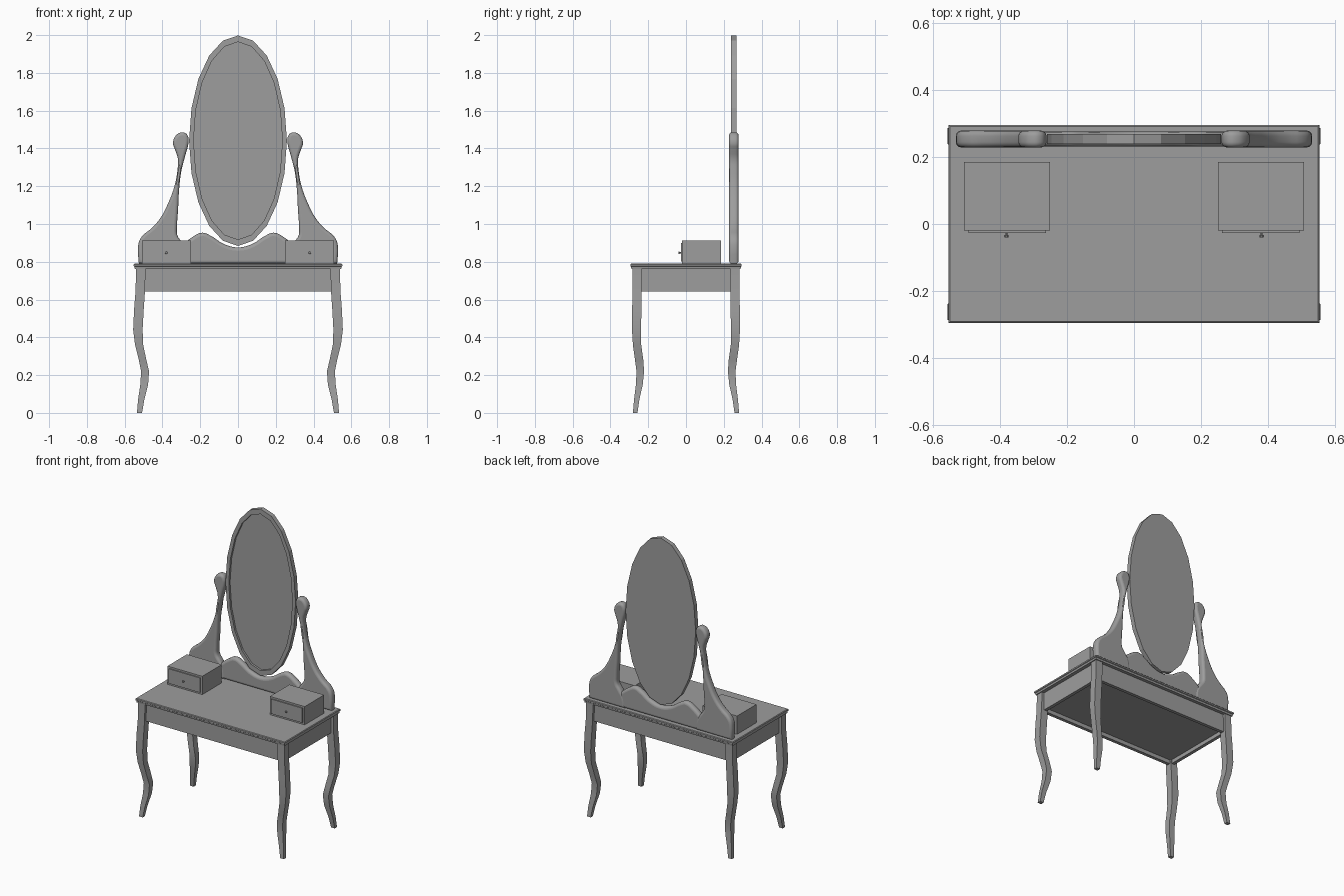
import bpy, bmesh, math

cube = bpy.data.objects.get("Cube")
if cube:
    bpy.data.objects.remove(cube)

grey = bpy.data.materials.new("plain grey")
grey.use_nodes = True
grey.diffuse_color = (0.34, 0.34, 0.34, 1)
grey.node_tree.nodes["Principled BSDF"].inputs["Base Color"].default_value = (0.34, 0.34, 0.34, 1)


def select_only(obj):
    bpy.ops.object.select_all(action='DESELECT')
    obj.select_set(True)
    bpy.context.view_layer.objects.active = obj


def loft(name, rings, smooth=None):
    """Bridge closed rings of equal length and cap both ends."""
    bm = bmesh.new()
    loops = [[bm.verts.new(p) for p in ring] for ring in rings]
    for a, b in zip(loops, loops[1:]):
        n = len(a)
        for i in range(n):
            j = (i + 1) % n
            bm.faces.new((a[i], a[j], b[j], b[i]))
    bm.faces.new(loops[0])
    bm.faces.new(loops[-1])
    bmesh.ops.recalc_face_normals(bm, faces=bm.faces)
    mesh = bpy.data.meshes.new(name)
    bm.to_mesh(mesh)
    bm.free()
    obj = bpy.data.objects.new(name, mesh)
    bpy.context.collection.objects.link(obj)
    mesh.materials.append(grey)
    if smooth:
        select_only(obj)
        bpy.ops.object.shade_smooth_by_angle(angle=math.radians(smooth))
    return obj


def rect(x0, x1, y0, y1, z):
    return [(x0, y0, z), (x1, y0, z), (x1, y1, z), (x0, y1, z)]


def box(name, x0, x1, y0, y1, z0, z1):
    return loft(name, [rect(x0, x1, y0, y1, z) for z in (z0, z1)])


def carved_board(name, points, corners, y, half, bevel):
    """Softly rounded board cut to a smooth outline in the xz plane."""
    curve = bpy.data.curves.new(name, 'CURVE')
    curve.dimensions = '2D'
    curve.fill_mode = 'BOTH'
    curve.resolution_u = 4
    curve.extrude = half - bevel
    curve.bevel_depth = bevel
    curve.bevel_resolution = 3
    curve.offset = -bevel
    spline = curve.splines.new('BEZIER')
    spline.bezier_points.add(len(points) - 1)
    spline.use_cyclic_u = True
    for i, (bp, (px, pz)) in enumerate(zip(spline.bezier_points, points)):
        bp.co = (px, pz, 0)
        kind = 'VECTOR' if i in corners else 'AUTO'
        bp.handle_left_type = bp.handle_right_type = kind
    obj = bpy.data.objects.new(name, curve)
    bpy.context.collection.objects.link(obj)
    obj.rotation_euler = (math.pi / 2, 0, 0)
    obj.location.y = y
    curve.materials.append(grey)
    select_only(obj)
    bpy.ops.object.convert(target='MESH')
    obj = bpy.context.object
    obj.name = name
    bpy.ops.object.shade_smooth_by_angle(angle=math.radians(40))


# Table top with a stepped, softened edge
edge = [(0.006, 0.762), (0.004, 0.774), (0, 0.777), (0, 0.786), (0.004, 0.79)]
loft("table_top", [rect(-0.552 + i, 0.552 - i, -0.295 + i, 0.295 - i, z) for i, z in edge])

# Apron boards and the recessed underside panel
for s, side in ((-1, "front"), (1, "back")):
    ys = sorted((s * 0.245, s * 0.267))
    box(side + "_apron", -0.5, 0.5, *ys, 0.642, 0.765)
for s, side in ((-1, "right"), (1, "left")):
    xs = sorted((s * 0.5, s * 0.522))
    box(side + "_apron", *xs, -0.245, 0.245, 0.642, 0.765)
box("underside_panel", -0.5, 0.5, -0.245, 0.245, 0.668, 0.68)

# Curved legs: height, inner x, outer x, inner y, outer y
leg = [(0.763, .49, .54, .235, .283), (0.65, .492, .542, .235, .283),
       (0.55, .499, .550, .236, .285), (0.44, .505, .555, .238, .286),
       (0.36, .502, .545, .237, .281), (0.28, .485, .525, .226, .270),
       (0.22, .471, .513, .222, .262), (0.15, .476, .517, .229, .265),
       (0.07, .496, .529, .247, .275), (0, .508, .535, .257, .281)]
for sx, side in ((-1, "right"), (1, "left")):
    for sy, end in ((-1, "front"), (1, "back")):
        loft(f"{end}_{side}_leg",
             [rect(sx * a, sx * b, sy * c, sy * d, z) for z, a, b, c, d in leg], 35)

# Small drawer boxes with front plates and knobs
for s, side in ((-1, "right"), (1, "left")):
    box(side + "_drawer_box", *sorted((s * 0.25, s * 0.507)), -0.02, 0.185, 0.79, 0.912)
    box(side + "_drawer_front", *sorted((s * 0.262, s * 0.493)), -0.027, -0.02, 0.802, 0.9)
    knob = []
    for y, r in ((-0.026, 0.003), (-0.032, 0.003), (-0.034, 0.007), (-0.04, 0.006)):
        knob.append([(s * 0.38 + r * math.cos(k * math.tau / 10), y,
                      0.848 + r * math.sin(k * math.tau / 10)) for k in range(10)])
    loft(side + "_drawer_knob", knob)

# Mirror posts
post = [(.525, .79), (.528, .89), (.512, .93), (.455, .98), (.412, 1.03), (.37, 1.11),
        (.335, 1.205), (.320, 1.29), (.318, 1.345), (.334, 1.395), (.344, 1.427),
        (.333, 1.463), (.305, 1.484), (.278, 1.481), (.263, 1.459), (.262, 1.43),
        (.277, 1.37), (.300, 1.28), (.312, 1.18), (.317, 1.08), (.323, .985),
        (.321, .94), (.298, .905), (.27, .86), (.26, .79)]
for s, side in ((-1, "right"), (1, "left")):
    carved_board(side + "_mirror_post", [(s * x, z) for x, z in post], (0, 24), 0.253, 0.025, 0.016)

# Wavy board between the posts
wave = [(.30, .885), (.25, .925), (.19, .954), (.145, .938), (.075, .894)]
top = wave + [(0, .876)] + [(-x, z) for x, z in reversed(wave)]
carved_board("wavy_back_board", top + [(-.30, .79), (.30, .79)],
             (0, 10, 11, 12), 0.253, 0.022, 0.018)

# Oval mirror: flat back, faceted rim, recessed glass
oval = [(0.259, 0.557, 0.268), (0.259, 0.557, 0.238), (0.235, 0.523, 0.238), (0.235, 0.523, 0.252)]
loft("oval_mirror", [[(rx * math.sin(k * math.tau / 20), y, 1.441 + rz * math.cos(k * math.tau / 20))
                      for k in range(20)] for rx, rz, y in oval])
